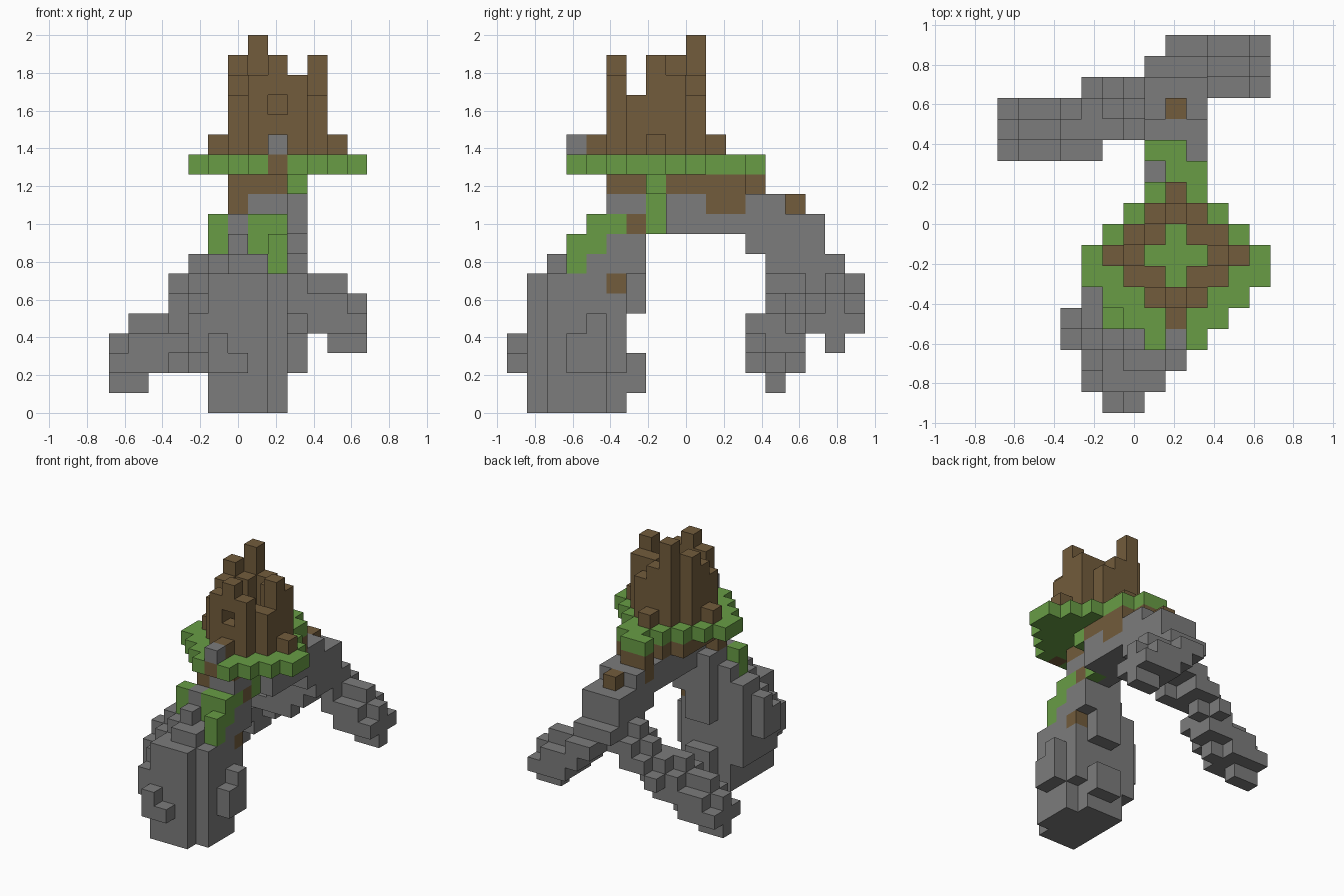
import bpy
import bmesh
from mathutils import Vector

cube = bpy.data.objects.get("Cube")
if cube:
    bpy.data.objects.remove(cube)

UNIT = 2 / 19
ORIGIN = Vector((-6.5, -9, 0))
SIDES = [Vector(s) for s in ((1, 0, 0), (-1, 0, 0), (0, 1, 0), (0, -1, 0), (0, 0, 1), (0, 0, -1))]


def make_material(name, colour):
    mat = bpy.data.materials.new(name)
    mat.use_nodes = True
    mat.diffuse_color = (*colour, 1)
    mat.node_tree.nodes["Principled BSDF"].inputs["Base Color"].default_value = (*colour, 1)
    return mat


STONE, WOOD, LEAF = range(3)
materials = [
    make_material("grey stone", (0.2, 0.2, 0.2)),
    make_material("brown wood", (0.17, 0.107, 0.045)),
    make_material("leaf green", (0.14, 0.335, 0.06)),
]

blocks = {}  # cell -> (part, colour); later fills replace earlier ones


def span(value):
    return range(value, value + 1) if isinstance(value, int) else range(value[0], value[1] + 1)


def fill(part, colour, x, y, z):
    """Fill an inclusive range of grid cells with one colour."""
    for i in span(x):
        for j in span(y):
            for k in span(z):
                blocks[i, j, k] = (part, colour)


def limb(part, sections):
    """Stepped limb: column, side rows and their heights, middle row and its heights."""
    for x, rows, side, middle_row, middle in sections:
        for y in rows:
            fill(part, STONE, x, y, side)
        fill(part, STONE, x, middle_row, middle)


# Front leg: thick trunk with stepped shoulders and small knobs
part = "front_leg"
fill(part, STONE, (5, 8), (2, 4), (0, 6))
fill(part, STONE, (5, 7), 5, (0, 6))
fill(part, STONE, 8, 5, (2, 6))
fill(part, STONE, (5, 7), 1, (0, 6))
fill(part, STONE, 4, 1, (3, 4))
fill(part, STONE, 4, 2, (2, 5))
fill(part, STONE, 4, (3, 5), (2, 6))
fill(part, STONE, 4, (4, 5), 7)
fill(part, STONE, 3, 3, (4, 5))
fill(part, STONE, 3, 4, (4, 6))
fill(part, STONE, (6, 7), 2, 7)
fill(part, STONE, (5, 8), (3, 5), 7)
fill(part, STONE, 6, 3, 8)
fill(part, STONE, 5, 5, 8)
fill(part, STONE, (6, 8), (4, 5), (8, 9))
fill(part, STONE, (6, 7), 6, (5, 9))
fill(part, STONE, (6, 7), 6, (1, 2))
fill(part, STONE, 8, 6, (7, 8))
fill(part, STONE, 5, 0, (2, 3))
fill(part, STONE, 6, 0, 2)
fill(part, STONE, 9, 3, (2, 3))
fill(part, STONE, 9, 4, (2, 4))
fill(part, WOOD, 8, 5, 6)
fill(part, WOOD, 8, 6, 9)

# Spine bridging the front leg and the rear legs
part = "spine"
fill(part, STONE, (7, 8), (5, 7), 10)
fill(part, STONE, 7, 7, 9)
fill(part, STONE, (7, 9), (8, 11), (9, 10))
fill(part, STONE, (7, 9), 12, (8, 10))
fill(part, STONE, (7, 9), 13, (7, 10))
fill(part, STONE, (7, 9), (14, 15), (7, 9))
fill(part, WOOD, 9, (10, 11), 10)
fill(part, WOOD, 7, 12, 10)
fill(part, WOOD, 8, 14, 10)

# Rear leg stepping down to the model's left
limb("rear_left_leg", (
    (7, (15,), (6, 8), 16, 7),
    (8, (15, 17), 6, 16, (6, 7)),
    (9, (15, 17), (5, 6), 16, (5, 7)),
    (10, (15, 17), (4, 5), 16, (4, 6)),
    (11, (15, 17), (4, 5), 16, (3, 6)),
    (12, (15, 17), 4, 16, (3, 5)),
))

# Rear leg stepping down to the model's right
limb("rear_right_leg", (
    (0, (12, 14), 2, 13, (1, 3)),
    (1, (12, 14), (2, 3), 13, (1, 4)),
    (2, (12, 14), (2, 3), 13, (2, 4)),
    (3, (12, 14), (3, 4), 13, (2, 5)),
    (4, (12, 15), 4, (13, 14), (3, 5)),
    (5, (13, 15), 5, 14, (4, 6)),
    (6, (13, 15), (5, 6), 14, (5, 7)),
    (7, (13,), (5, 6), 14, (6, 7)),
    (8, (13, 15), 6, 14, 6),
))

# Timber floor under the platform
part = "platform_floor"
fill(part, WOOD, (6, 8), (5, 9), 11)
fill(part, WOOD, 9, (8, 11), 11)
fill(part, WOOD, 8, (10, 12), 11)
fill(part, WOOD, 7, (10, 12), 11)
fill(part, WOOD, 6, 5, 10)

# Leafy diamond platform, one step wider towards the front
part = "leaf_platform"
for i in range(4, 13):
    for j in range(3, 12):
        reach = 5 if j < 7 else 4
        if abs(i - 8) + abs(j - 7) <= reach:
            fill(part, LEAF, i, j, 12)
fill(part, LEAF, (7, 8), 12, 12)
fill(part, LEAF, 9, 11, 12)
del blocks[7, 11, 11]

# Hanging vines
part = "vines"
fill(part, LEAF, 9, 7, 11)
fill(part, LEAF, 8, 7, (9, 10))
fill(part, LEAF, 8, 3, (7, 8))
fill(part, LEAF, (7, 8), 4, (8, 9))
fill(part, LEAF, 8, 5, 9)
fill(part, LEAF, 5, 4, (8, 9))

# Hollow wooden tower with a ragged top: top level of each wall column
part = "tower"
wall_tops = {
    (7, 9): 18, (8, 9): 16, (9, 9): 15,
    (6, 8): 17, (7, 8): 16, (9, 8): 16, (10, 8): 16,
    (6, 7): 16, (10, 7): 17,
    (6, 6): 15, (7, 6): 15, (9, 6): 15, (10, 6): 15,
    (7, 5): 16, (8, 5): 17, (9, 5): 16,
}
for (i, j), top in wall_tops.items():
    fill(part, WOOD, i, j, (13, top))
del blocks[8, 5, 15]  # window opening

# Buttresses on the four sides, with a doorstep in front
part = "buttresses"
for i, j in ((5, 7), (11, 7), (8, 10), (8, 4)):
    fill(part, WOOD, i, j, 13)
fill(part, WOOD, 8, 3, 12)
fill(part, STONE, 8, 3, 13)


def build(part):
    """Make one object from the exposed sides of a part's blocks."""
    bm = bmesh.new()
    for cell, (owner, colour) in blocks.items():
        if owner != part:
            continue
        centre = Vector(cell) + Vector((0.5, 0.5, 0.5)) + ORIGIN
        for n in SIDES:
            if tuple(int(c) for c in Vector(cell) + n) in blocks:
                continue
            u = Vector((n.y, n.z, n.x))
            v = n.cross(u)
            corners = [centre + (n + u * a + v * b) / 2 for a, b in ((1, 1), (-1, 1), (-1, -1), (1, -1))]
            face = bm.faces.new([bm.verts.new(c * UNIT) for c in corners])
            face.material_index = colour
    bmesh.ops.remove_doubles(bm, verts=bm.verts, dist=UNIT / 100)
    mesh = bpy.data.meshes.new(part)
    bm.to_mesh(mesh)
    bm.free()
    for mat in materials:
        mesh.materials.append(mat)
    bpy.context.collection.objects.link(bpy.data.objects.new(part, mesh))


for name in sorted({owner for owner, _ in blocks.values()}):
    build(name)
